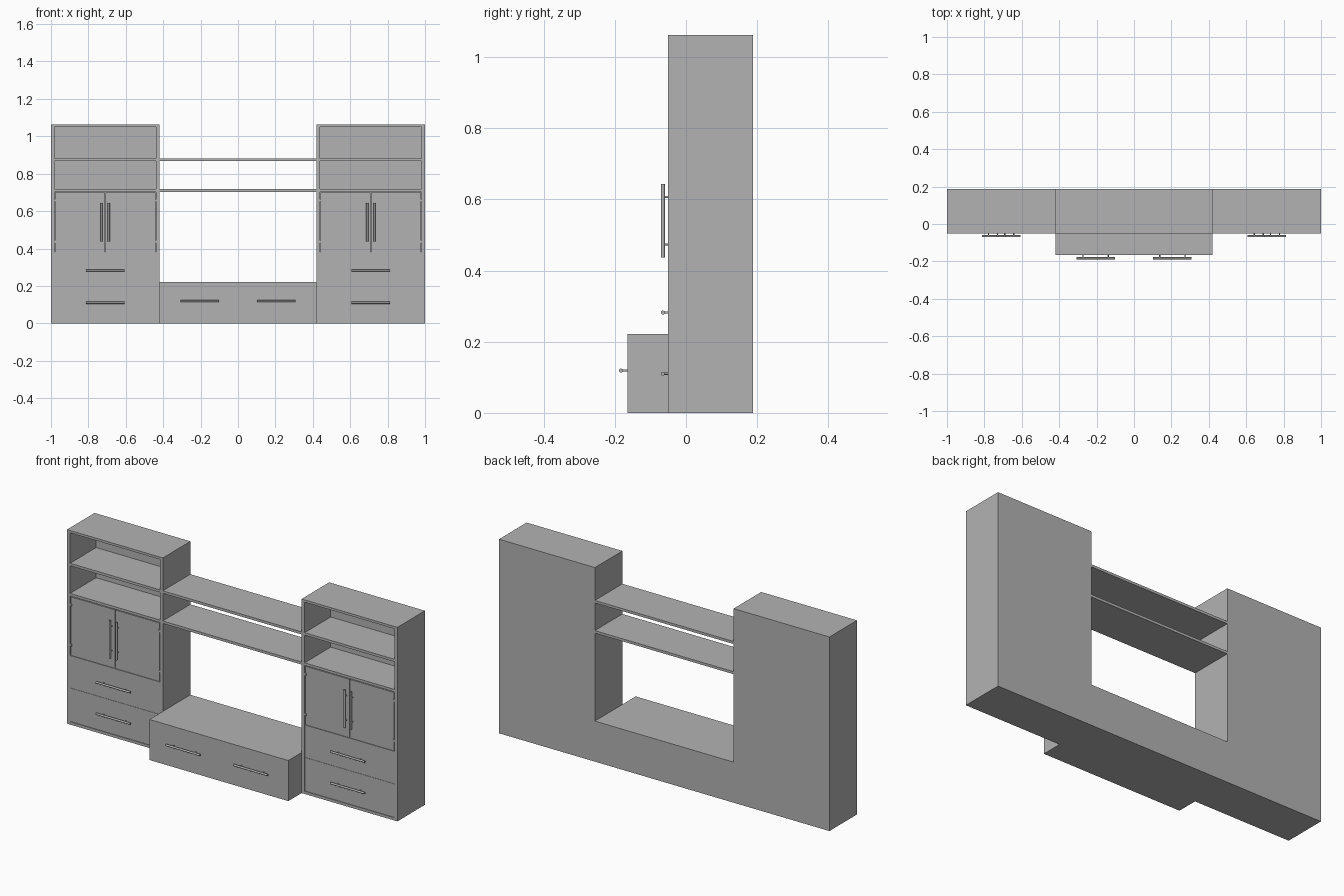
import bpy
from mathutils import Matrix, Vector
from math import pi

cube = bpy.data.objects.get("Cube")
if cube:
    bpy.data.objects.remove(cube, do_unlink=True)

GREY = (0.45, 0.45, 0.45, 1)
mat = bpy.data.materials.new("plain grey")
mat.use_nodes = True
mat.diffuse_color = GREY
mat.node_tree.nodes["Principled BSDF"].inputs["Base Color"].default_value = GREY


def box(name, x, y, z):
    """Box from its (low, high) extents on each axis."""
    spans = [sorted(s) for s in (x, y, z)]
    bpy.ops.mesh.primitive_cube_add(size=1, location=[sum(s) / 2 for s in spans])
    ob = bpy.context.object
    ob.name = name
    ob.data.transform(Matrix.Diagonal([s[1] - s[0] for s in spans] + [1]))
    ob.data.materials.append(mat)


def rod(name, a, b, radius):
    """Round bar between two points."""
    a, b = Vector(a), Vector(b)
    bpy.ops.mesh.primitive_cylinder_add(vertices=16, radius=radius, depth=(b - a).length,
                                        location=(a + b) / 2)
    ob = bpy.context.object
    ob.name = name
    ob.rotation_euler = (b - a).to_track_quat('Z', 'Y').to_euler()
    ob.data.materials.append(mat)
    bpy.ops.object.shade_smooth_by_angle(angle=pi / 5)


def handle(name, x, z, face, upright=False):
    """Bar handle on two posts, standing off a front face."""
    along = Vector((0, 0, 1)) if upright else Vector((1, 0, 0))
    centre = Vector((x, face - 0.015, z))
    rod(name + "_bar", centre - along * 0.103, centre + along * 0.103, 0.0055)
    for s in (-1, 1):
        p = centre + along * 0.067 * s
        rod(name + "_post", p, p + Vector((0, 0.022, 0)), 0.003)


FRONT, BACK, TOP = -0.05, 0.188, 1.062
INNER, OUTER, WALL = 0.42, 1.0, 0.018
PANEL = FRONT + 0.002
MID = (INNER + OUTER) / 2

for side, s in (("right", -1), ("left", 1)):
    def part(name, x0, x1, y, z):
        box(f"{side}_{name}", (s * x0, s * x1), y, z)

    # Cabinet carcass
    depth = (FRONT, BACK)
    part("outer_wall", OUTER - WALL, OUTER, depth, (0, TOP))
    part("inner_wall", INNER, INNER + WALL, depth, (0, TOP))
    inside = (INNER + WALL, OUTER - WALL)
    part("top_board", *inside, depth, (TOP - 0.013, TOP))
    part("base_board", *inside, depth, (0, 0.015))
    part("back_panel", *inside, (BACK - 0.012, BACK), (0.015, TOP - 0.013))

    # Open shelves
    for z in (0.703, 0.868):
        part("shelf", *inside, (FRONT + 0.001, BACK - 0.012), (z, z + 0.014))

    # Drawers with horizontal handles
    for low, high, grip in ((0.016, 0.199, 0.11), (0.2, 0.377, 0.282)):
        part("drawer", *inside, (PANEL, BACK - 0.02), (low, high))
        handle(f"{side}_drawer_handle", s * MID, grip, FRONT)

    # Pair of doors with upright handles and hinges
    for d in (-1, 1):
        hinge_edge = MID + d * (MID - INNER - WALL - 0.004)
        part("door", MID + d * 0.002, hinge_edge, (PANEL, PANEL + 0.018), (0.382, 0.699))
        handle(f"{side}_door_handle", s * (MID + d * 0.019), 0.54, FRONT, True)
        for z in (0.43, 0.65):
            part("hinge", hinge_edge - d * 0.006, hinge_edge + d * 0.004,
                 (FRONT - 0.001, PANEL + 0.01), (z, z + 0.012))
    part("cupboard_floor", *inside, (PANEL + 0.004, BACK - 0.012), (0.377, 0.381))

# Low centre unit and its handles
box("centre_unit", (-INNER, INNER), (-0.165, BACK), (0, 0.222))
for s in (-1, 1):
    handle("centre_drawer_handle", s * 0.205, 0.119, -0.168)

# Shelves bridging the two cabinets
for z in (0.703, 0.868):
    box("bridge_shelf", (-INNER, INNER), (FRONT, BACK), (z, z + 0.014))
